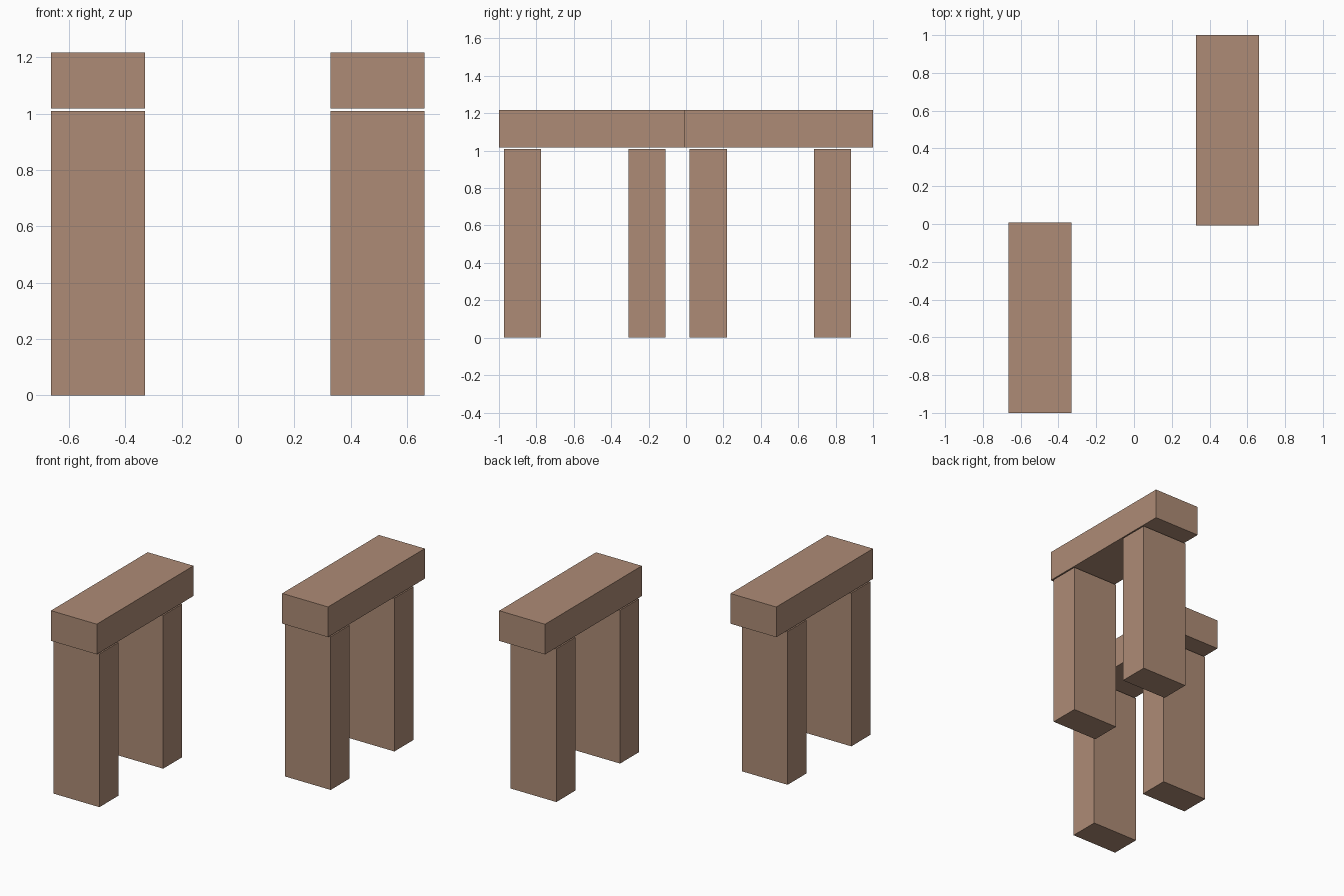
import bpy

if "Cube" in bpy.data.objects:
    bpy.data.objects.remove(bpy.data.objects["Cube"])

WIDTH = 0.334        # size of every block along x
LEG_DEPTH = 0.198    # leg size along y
LEG_TOP = 1.01
BEAM_LENGTH = 1.008
BEAM_BOTTOM, BEAM_TOP = 1.018, 1.217

stone = bpy.data.materials.new("brown_stone")
stone.diffuse_color = (0.42, 0.26, 0.18, 1)
stone.use_nodes = True
stone.node_tree.nodes["Principled BSDF"].inputs["Base Color"].default_value = stone.diffuse_color


def block(name, x, y0, y1, z0, z1):
    """Box centred on x, spanning the given y and z ranges."""
    bpy.ops.mesh.primitive_cube_add(size=1, location=(x, (y0 + y1) / 2, (z0 + z1) / 2))
    obj = bpy.context.object
    obj.name = name
    obj.scale = (WIDTH, y1 - y0, z1 - z0)
    bpy.ops.object.transform_apply(location=False, rotation=False, scale=True)
    obj.data.materials.append(stone)


def arch(side, x, y):
    """Two legs with a beam resting just above them; y is the front end."""
    for part, offset in (("front", 0.028), ("back", 0.692)):
        block(f"{side}_{part}_leg", x, y + offset, y + offset + LEG_DEPTH, 0, LEG_TOP)
    block(f"{side}_beam", x, y, y + BEAM_LENGTH, BEAM_BOTTOM, BEAM_TOP)


# Two staggered arches
arch("left", -0.497, -1.0)
arch("right", 0.495, -0.008)
